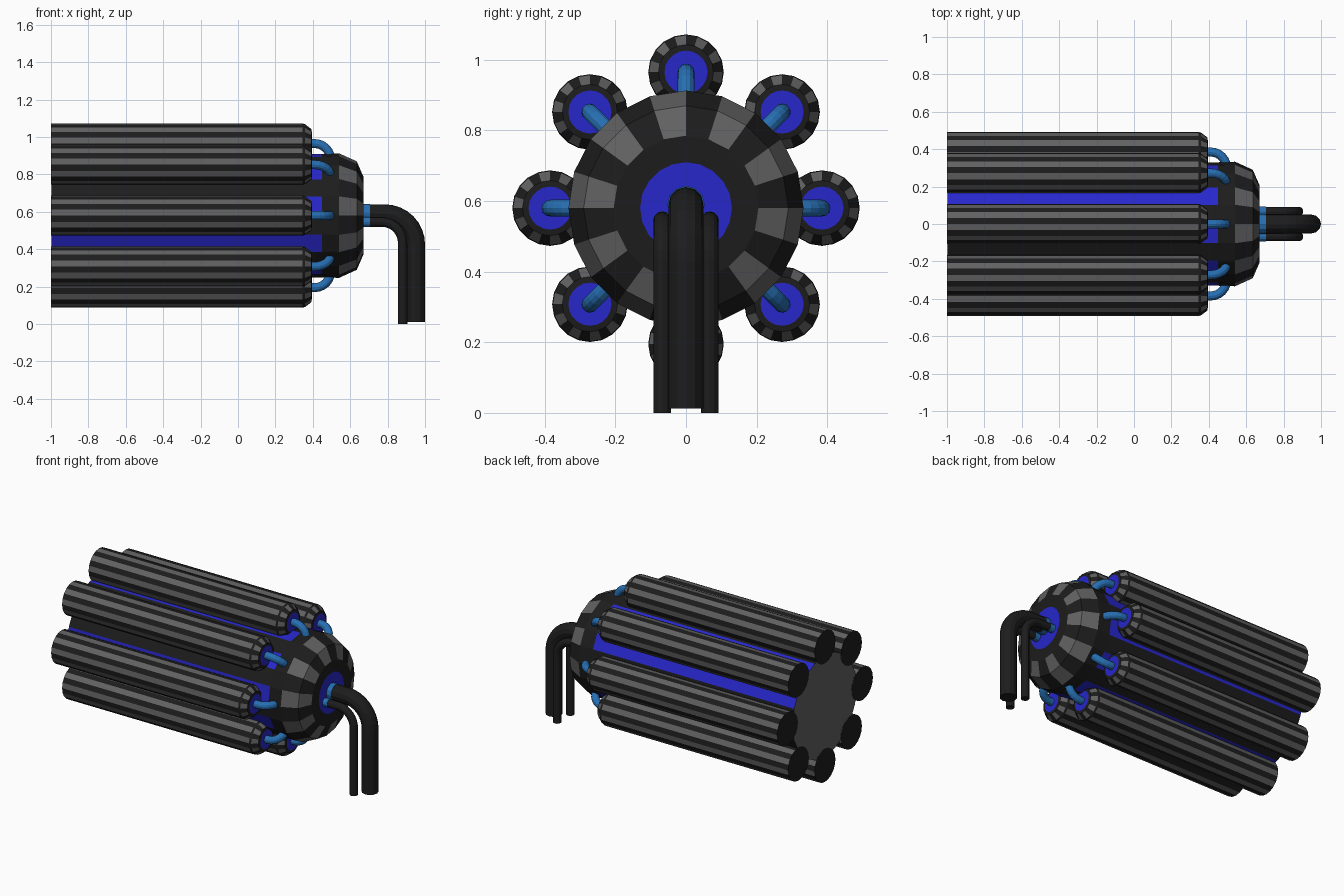
import bpy, bmesh
from math import sin, cos, pi, radians

if "Cube" in bpy.data.objects:
    bpy.data.objects.remove(bpy.data.objects["Cube"])

AXIS_Z = 0.58
SIDES = 20


def mat(name, rgb):
    m = bpy.data.materials.new(name)
    m.diffuse_color = (*rgb, 1)
    m.use_nodes = True
    m.node_tree.nodes["Principled BSDF"].inputs["Base Color"].default_value = m.diffuse_color
    return m


black = mat("black", (0.012, 0.012, 0.012))
grey = mat("grey", (0.12, 0.12, 0.12))
blue = mat("blue", (0.02, 0.02, 0.6))
steel = mat("steel_blue", (0.02, 0.16, 0.45))
MATS = [black, grey, blue, steel]
K, G, B = 0, 1, 2


def lathe(name, profile, bands, caps, y=0.0, z=AXIS_Z):
    """Turn (x, radius) rings about x; each band has (even, odd) face colours."""
    bm = bmesh.new()
    rings = []
    for x, r in profile:
        rings.append([bm.verts.new((x, r * cos(pi / 2 + 2 * pi * i / SIDES),
                                    r * sin(pi / 2 + 2 * pi * i / SIDES)))
                      for i in range(SIDES)])
    for a, b, cols in zip(rings, rings[1:], bands):
        for i in range(SIDES):
            j = (i + 1) % SIDES
            bm.faces.new((a[i], a[j], b[j], b[i])).material_index = cols[i % 2]
    bm.faces.new(rings[0]).material_index = caps[0]
    bm.faces.new(rings[-1]).material_index = caps[1]
    bmesh.ops.recalc_face_normals(bm, faces=bm.faces)
    me = bpy.data.meshes.new(name)
    bm.to_mesh(me)
    bm.free()
    for m in MATS:
        me.materials.append(m)
    ob = bpy.data.objects.new(name, me)
    ob.location = (0, y, z)
    bpy.context.collection.objects.link(ob)
    return ob


def pipe(name, pts, radius, material):
    """Round pipe swept along a polyline."""
    cu = bpy.data.curves.new(name, 'CURVE')
    cu.dimensions = '3D'
    cu.bevel_depth = radius
    cu.bevel_resolution = 4
    cu.use_fill_caps = True
    sp = cu.splines.new('POLY')
    sp.points.add(len(pts) - 1)
    for p, co in zip(sp.points, pts):
        p.co = (*co, 1)
    sp.use_smooth = False
    cu.materials.append(material)
    ob = bpy.data.objects.new(name, cu)
    bpy.context.collection.objects.link(ob)
    return ob


# Central drum with striped sides and faceted dome
lathe("central_drum",
      [(-0.997, 0.33), (0.45, 0.33), (0.54, 0.333), (0.635, 0.29),
       (0.672, 0.205), (0.672, 0.13)],
      [(B, K), (K, K), (G, K), (G, K), (K, K)], (G, B))

# Eight outer barrels, each linked to the dome by a curved hose
for n in range(8):
    a = n * pi / 4
    c, s = cos(a), sin(a)
    lathe(f"outer_barrel_{n}",
          [(-1, 0.107), (0.345, 0.107), (0.358, 0.104), (0.392, 0.078), (0.395, 0.061)],
          [(G, K), (K, K), (G, K), (K, K)], (K, B),
          y=0.385 * c, z=AXIS_Z + 0.385 * s)
    path = [(0.38, 0.385), (0.41, 0.385)]
    path += [(0.41 + 0.085 * sin(t), 0.30 + 0.085 * cos(t))
             for t in (radians(d) for d in range(15, 91, 15))]
    pipe(f"link_hose_{n}", [(x, r * c, AXIS_Z + r * s) for x, r in path], 0.024, steel)


# Exhaust pipes: one thick in the middle, a thin one on each side
def exhaust(name, y, radius, x_end, z_top, bend, z_end):
    cx, cz = x_end - bend, z_top - bend
    pts = [(0.66, y, z_top)]
    pts += [(cx + bend * sin(t), y, cz + bend * cos(t))
            for t in (i * pi / 16 for i in range(9))]
    pts.append((x_end, y, z_end))
    pipe(name, pts, radius, black)
    pipe(name + "_collar", [(0.66, y, z_top), (0.705, y, z_top)], radius * 1.06, steel)


exhaust("main_exhaust", 0, 0.05, 0.95, 0.59, 0.165, 0.012)
for side in (-1, 1):
    exhaust(f"side_exhaust_{'right' if side > 0 else 'left'}",
            side * 0.067, 0.025, 0.88, 0.545, 0.11, 0.0)
